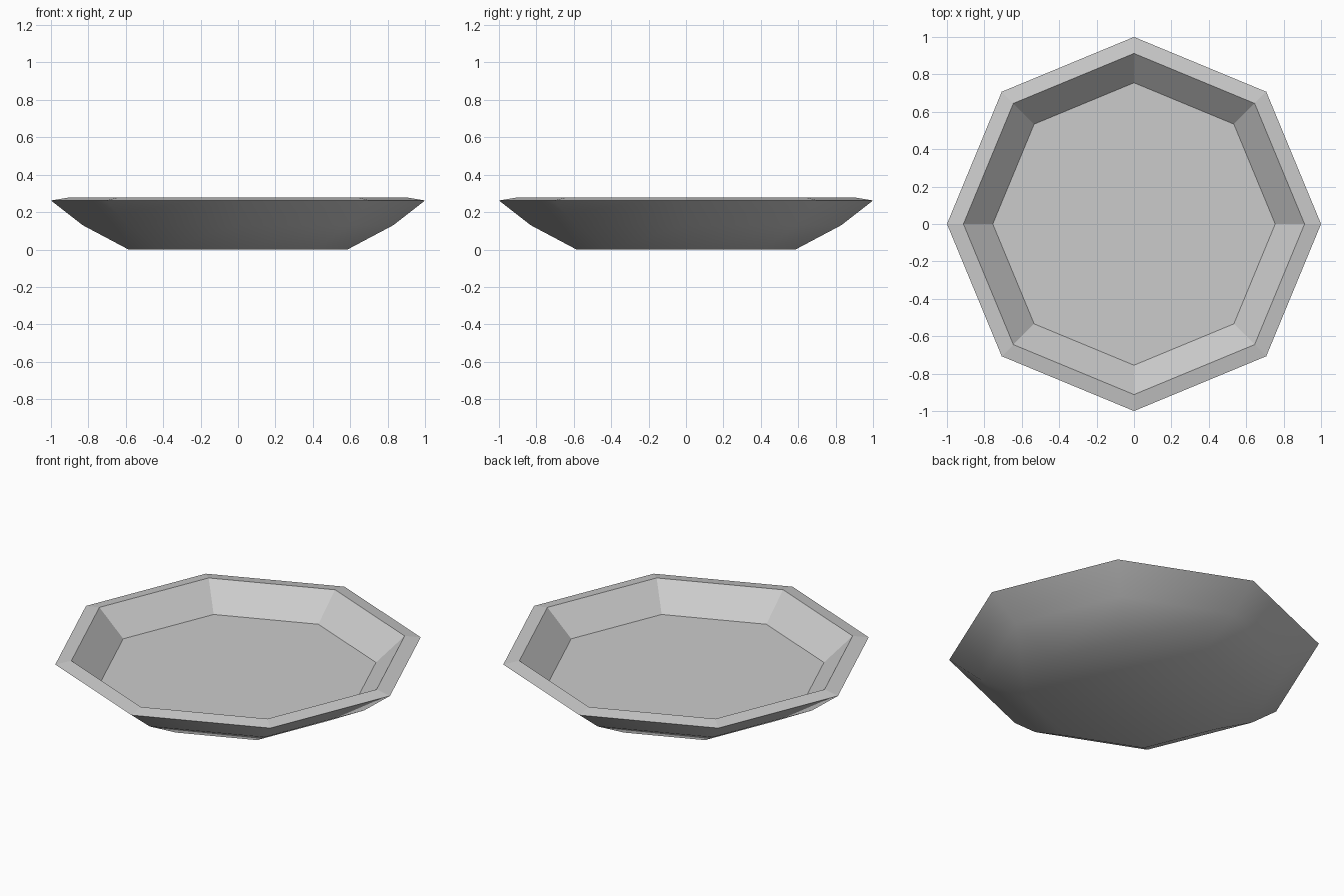
import bpy, bmesh, math

if "Cube" in bpy.data.objects:
    bpy.data.objects.remove(bpy.data.objects["Cube"])

SIDES = 8

grey = bpy.data.materials.new("light_grey")
grey.diffuse_color = (0.6, 0.6, 0.6, 1)
grey.use_nodes = True
grey.node_tree.nodes["Principled BSDF"].inputs["Base Color"].default_value = grey.diffuse_color

# Plate section as (radius, height), from the foot, over the rim, to the floor
profile = [(0.585, 0.0), (0.83, 0.13), (1.0, 0.262), (0.912, 0.277), (0.755, 0.132)]
RIM, LIP = 2, 3

bm = bmesh.new()
rings = []
for r, z in profile:
    angles = [2 * math.pi * i / SIDES for i in range(SIDES)]
    rings.append([bm.verts.new((r * math.cos(a), r * math.sin(a), z)) for a in angles])

# Underside, rim and inner wall bands; only the underside is smooth
for k in range(len(rings) - 1):
    lower, upper = rings[k], rings[k + 1]
    for i in range(SIDES):
        j = (i + 1) % SIDES
        face = bm.faces.new((lower[i], lower[j], upper[j], upper[i]))
        face.smooth = k < RIM

# Foot and eating surface
foot = bm.faces.new(rings[0][::-1])
foot.smooth = True
bm.faces.new(rings[-1])

# Crisp edges around the rim
for e in bm.edges:
    if all(v in rings[RIM] for v in e.verts) or all(v in rings[LIP] for v in e.verts):
        e.smooth = False

mesh = bpy.data.meshes.new("plate")
bm.to_mesh(mesh)
bm.free()
mesh.materials.append(grey)
plate = bpy.data.objects.new("plate", mesh)
bpy.context.collection.objects.link(plate)
